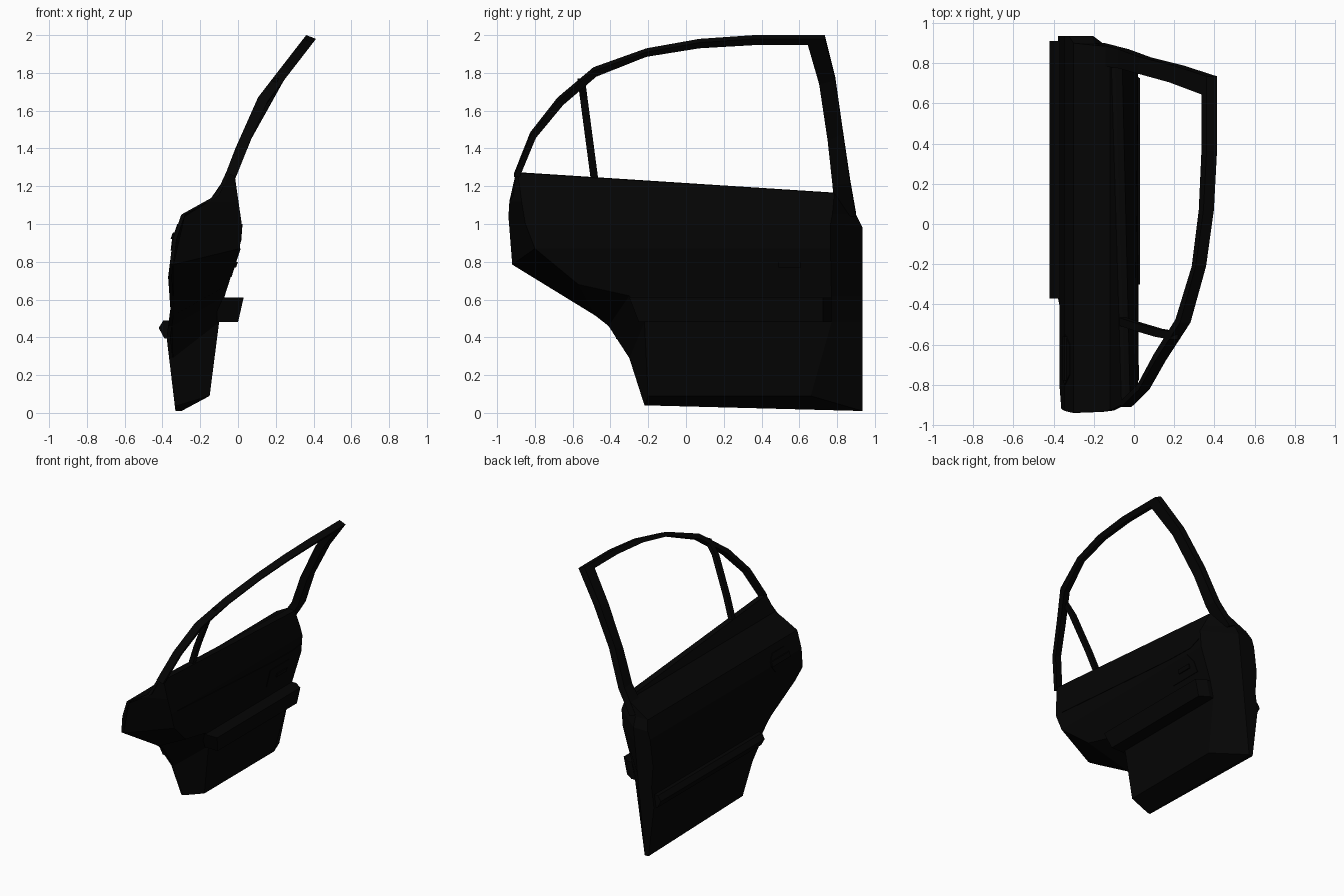
import bpy
import bmesh

old = bpy.data.objects.get("Cube")
if old:
    bpy.data.objects.remove(old, do_unlink=True)

black = bpy.data.materials.new("matte_black")
black.use_nodes = True
black.diffuse_color = (0.0015, 0.0015, 0.0015, 1)
shader = next(n for n in black.node_tree.nodes if n.type == "BSDF_PRINCIPLED")
shader.inputs["Base Color"].default_value = black.diffuse_color


def curve(points):
    """Piecewise linear x as a function of height."""
    def f(z):
        for (z0, x0), (z1, x1) in zip(points, points[1:]):
            if z <= z1:
                break
        t = min(max((z - z0) / (z1 - z0), 0), 1)
        return x0 + t * (x1 - x0)
    return f


# Cross-section curves: painted skin, inner trim and leaning window frame
SKIN = [(0, -.33), (.4, -.378), (.55, -.358), (.72, -.37), (.92, -.345),
        (1.05, -.30), (1.15, -.12), (1.28, -.06)]
TRIM = [(.04, -.15), (.09, -.15), (.48, -.10), (.62, -.07), (.87, .01),
        (1.0, .02), (1.28, -.02)]
LEAN = [(1.04, -.19), (1.16, -.08), (1.27, -.04), (1.4, .01), (1.67, .13),
        (1.8, .23), (2.0, .385)]
skin, trim_line, lean = curve(SKIN), curve(TRIM), curve(LEAN)


def trim(y, z):
    """Inner trim surface; the sill leans outward towards the latch side."""
    return trim_line(z) - .2 * max(0, z - 1) * (y + .9)


def border(y, z):
    """Inner edge of the shell: thin all round, deep along the latch side."""
    thin = skin(z) + .02
    return max(-.30 + .1 * z, thin) if y > .85 else thin


def finish(name, bm):
    bmesh.ops.remove_doubles(bm, verts=bm.verts, dist=.0005)
    bmesh.ops.recalc_face_normals(bm, faces=bm.faces)
    mesh = bpy.data.meshes.new(name)
    bm.to_mesh(mesh)
    bm.free()
    mesh.materials.append(black)
    obj = bpy.data.objects.new(name, mesh)
    bpy.context.collection.objects.link(obj)
    return obj


def sheet(polys, levels=()):
    """Flat side-view polygons, cut at the heights where the surface bends."""
    bm = bmesh.new()
    for poly in polys:
        bm.faces.new([bm.verts.new((0, y, z)) for y, z in poly])
    bmesh.ops.remove_doubles(bm, verts=bm.verts, dist=.0005)
    for z, _ in levels:
        bmesh.ops.bisect_plane(bm, geom=bm.verts[:] + bm.edges[:] + bm.faces[:],
                               dist=1e-4, plane_co=(0, 0, z), plane_no=(0, 0, 1))
    return bm


def slab(name, polys, fa, fb, levels=(), drop=0):
    """Solid between x = fa(y, z) and x = fb(y, z); drop lowers the inner side."""
    bm = sheet(polys, levels)
    first = bm.verts[:]
    res = bmesh.ops.extrude_face_region(bm, geom=bm.faces[:], use_keep_orig=True)
    second = [g for g in res["geom"] if isinstance(g, bmesh.types.BMVert)]
    for verts, f, dz in ((first, fa, 0), (second, fb, drop)):
        for v in verts:
            v.co.x = f(v.co.y, v.co.z)
            v.co.z -= dz
    return finish(name, bm)


def bar(name, profile, y0, y1):
    """Prism along y from an (x, z) profile."""
    bm = bmesh.new()
    ends = [[bm.verts.new((x, y, z)) for x, z in profile] for y in (y0, y1)]
    for ring in ends:
        bm.faces.new(ring)
    for i in range(len(profile)):
        bm.faces.new((ends[0][i - 1], ends[0][i], ends[1][i], ends[1][i - 1]))
    return finish(name, bm)


def box(y0, y1, z0, z1):
    return (y0, z0), (y1, z0), (y1, z1), (y0, z1)


# Door shell with wheel-arch cutout
edge = [(-.9, 1.275), (-.935, 1.12), (-.94, 1.04), (-.92, .785), (-.48, .515),
        (-.41, .46), (-.30, .29), (-.22, .04), (.935, .01), (.935, .48),
        (.935, .62), (.935, .87), (.935, .98), (.90, 1.05), (.88, 1.16)]
slab("door_shell", [edge], lambda y, z: skin(z), border, SKIN)

# Raised inner trim with a sloping rim
panel = [(-.89, 1.27), (-.87, 1.12), (-.85, 1.0), (-.80, .87), (-.57, .68),
         (-.30, .62), (-.22, .48), (-.20, .09), (.66, .09), (.77, .48),
         (.77, .62), (.765, .87), (.765, 1.0), (.775, 1.05), (.785, 1.163)]
bm = sheet([panel], TRIM)
for v in bm.verts:
    v.co.x = trim(v.co.y, v.co.z)
for i in range(len(edge)):
    rim = [bm.verts.new((border(y, z), y, z)) for y, z in (edge[i - 1], edge[i])]
    rim += [bm.verts.new((trim(y, z), y, z)) for y, z in (panel[i], panel[i - 1])]
    bm.faces.new(rim)
finish("inner_trim", bm)

# Window frame: rear curve, roof rail and wide front pillar
outer = [(-.91, 1.27), (-.825, 1.485), (-.68, 1.67), (-.49, 1.83), (-.21, 1.93),
         (.07, 1.98), (.36, 2.0), (.735, 2.0), (.79, 1.78), (.83, 1.5),
         (.87, 1.23), (.90, 1.06)]
inner = [(-.88, 1.27), (-.795, 1.475), (-.65, 1.65), (-.475, 1.8), (-.21, 1.905),
         (.07, 1.95), (.36, 1.967), (.645, 1.967), (.705, 1.76), (.75, 1.46),
         (.775, 1.23), (.79, 1.06)]
quads = [(outer[i], outer[i + 1], inner[i + 1], inner[i])
         for i in range(len(outer) - 1)]
slab("window_frame", quads, lambda y, z: lean(z) - .024,
     lambda y, z: lean(z) + .028, drop=.02)

# Slim bar dividing the window
divider = [(-.575, 1.77), (-.535, 1.77), (-.465, 1.24), (-.505, 1.24)]
slab("window_divider", [divider], lambda y, z: lean(z) - .024,
     lambda y, z: lean(z) + .012, LEAN)

# Armrest with a tapered latch-side end, and outer rubbing strip
arm = [[(-.25, .48), (.725, .48), (.725, .61), (-.30, .61)], box(.725, .77, .48, .61)]
slab("armrest", arm, lambda y, z: -.11,
     lambda y, z: .23 * (z - .48) - max(0, y - .725) * 1.5)
bar("side_moulding", [(-.36, .39), (-.39, .395), (-.42, .45), (-.395, .49),
                      (-.35, .49)], -.37, .91)

# Narrow crease strip below the window sill
crease = [(-.78, 1.0), (.4, .93), (.65, .925), (.75, .94), (.65, .905), (.4, .912)]
slab("trim_crease", [crease], lambda y, z: trim(y, z) - .01,
     lambda y, z: trim(y, z) + .004, TRIM)

# Inner handle: surround and pull lever
surround = [(.40, .72), (.67, .72), (.66, .80), (.61, .87), (.38, .87)]
slab("inner_handle_surround", [surround], lambda y, z: trim(y, z) - .01,
     lambda y, z: trim(y, z) + .004)
slab("inner_handle_lever", [box(.49, .61, .77, .80)], trim,
     lambda y, z: trim(y, z) + .012)

# Outer handle: shallow plate and grip
plate = [(-.80, .93), (-.76, .86), (-.60, .86), (-.55, .93), (-.60, 1.0), (-.75, 1.0)]
slab("outer_handle_plate", [plate], lambda y, z: skin(z) - .004,
     lambda y, z: skin(z) + .01, SKIN)
slab("outer_handle_grip", [box(-.78, -.56, .92, .955)],
     lambda y, z: skin(z) - .012, lambda y, z: skin(z))
